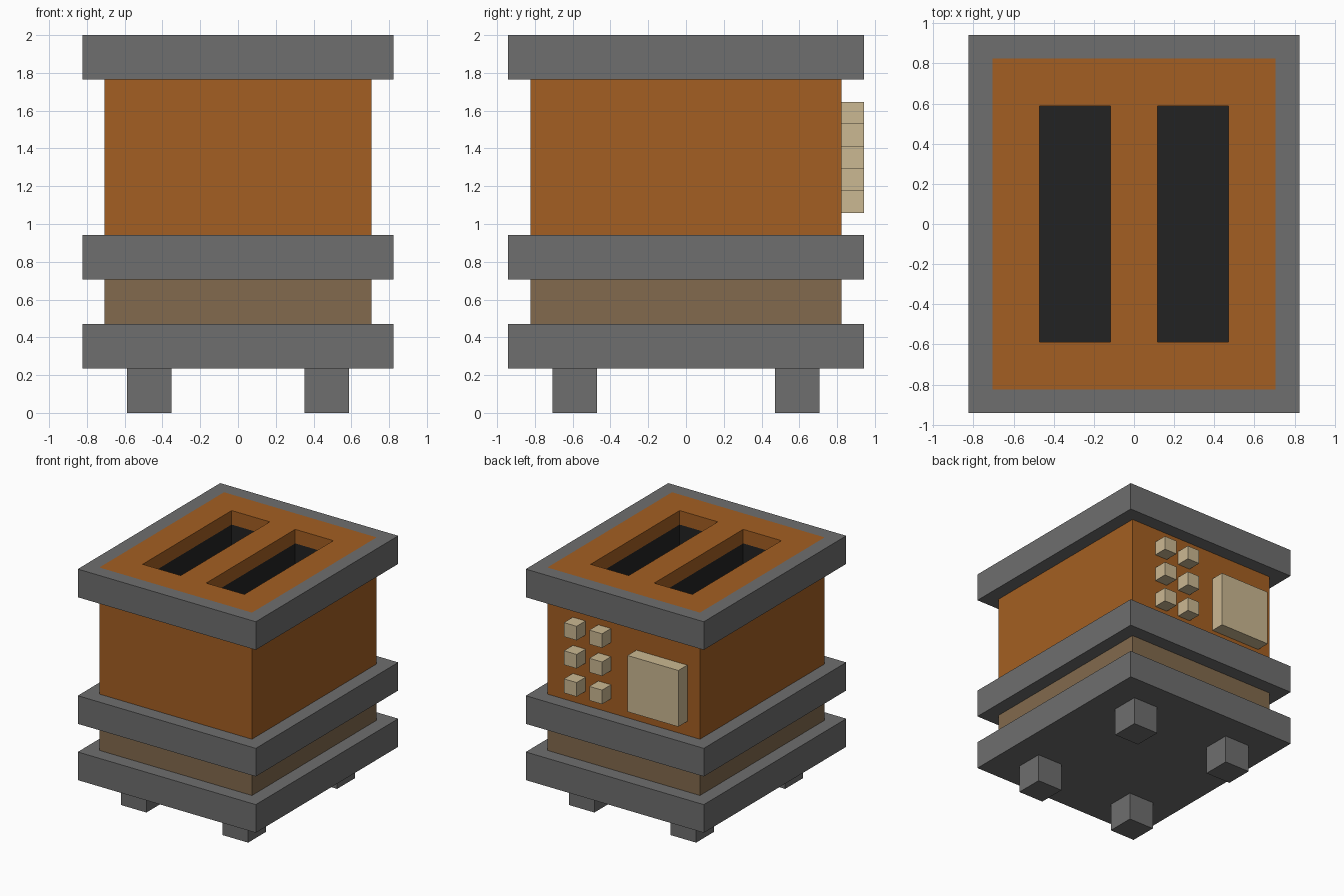
import bpy, bmesh
from mathutils import Vector

if "Cube" in bpy.data.objects:
    bpy.data.objects.remove(bpy.data.objects["Cube"])

U = 2 / 17  # one block of the design grid


def material(name, hex_rgb):
    def lin(c):
        c /= 255
        return c / 12.92 if c <= 0.04045 else ((c + 0.055) / 1.055) ** 2.4
    m = bpy.data.materials.new(name)
    m.diffuse_color = [lin(int(hex_rgb[i:i + 2], 16)) for i in (0, 2, 4)] + [1]
    m.use_nodes = True
    m.node_tree.nodes["Principled BSDF"].inputs["Base Color"].default_value = m.diffuse_color
    return m


GREY = material("grey metal", "6E6E6E")
ORANGE = material("copper orange", "A45F22")
BROWN = material("dull brown", "826A4D")
BEIGE = material("beige", "CBB892")
DARK = material("dark interior", "222222")


def finish(name, bm, *mats):
    bmesh.ops.recalc_face_normals(bm, faces=bm.faces)
    me = bpy.data.meshes.new(name)
    bm.to_mesh(me)
    bm.free()
    for m in mats:
        me.materials.append(m)
    ob = bpy.data.objects.new(name, me)
    bpy.context.collection.objects.link(ob)
    return ob


def box(name, lo, hi, mat):
    """Box between two corners given in grid blocks."""
    lo, hi = Vector(lo) * U, Vector(hi) * U
    bm = bmesh.new()
    bmesh.ops.create_cube(bm, size=1)
    for v in bm.verts:
        v.co = (lo + hi) / 2 + v.co * (hi - lo)
    return finish(name, bm, mat)


def grid(xs, ys, z, skip=()):
    """Flat sheet of cells; returns the bmesh and its faces by cell."""
    bm = bmesh.new()
    v = [[bm.verts.new((x * U, y * U, z * U)) for y in ys] for x in xs]
    cells = {}
    for i in range(len(xs) - 1):
        for j in range(len(ys) - 1):
            if (i, j) not in skip:
                cells[i, j] = bm.faces.new((v[i][j], v[i + 1][j], v[i + 1][j + 1], v[i][j + 1]))
    for vert in [w for w in bm.verts if not w.link_faces]:
        bm.verts.remove(vert)
    return bm, cells


def lower(bm, geom, depth):
    """Extrude faces or edges downwards and return the new geometry."""
    if isinstance(geom[0], bmesh.types.BMFace):
        new = bmesh.ops.extrude_face_region(bm, geom=geom)["geom"]
    else:
        new = bmesh.ops.extrude_edge_only(bm, edges=geom)["geom"]
    verts = [g for g in new if isinstance(g, bmesh.types.BMVert)]
    bmesh.ops.translate(bm, verts=verts, vec=(0, 0, -depth * U))
    return new


# Main body with two bread slots, dark below the first block of depth
bm, cells = grid((-6, -4, -1, 1, 4, 6), (-7, -5, 5, 7), 17)
rim = [e for e in bm.edges if e.is_boundary]
lower(bm, rim, 9)
bmesh.ops.holes_fill(bm, edges=[e for e in bm.edges if e.is_boundary], sides=0)
for key in ((1, 1), (3, 1)):
    new = lower(bm, [cells[key]], 1)
    floor = [g for g in new if isinstance(g, bmesh.types.BMFace)]
    # remove the sheet left above the slot, if the extrusion kept it
    if cells[key].is_valid and cells[key] not in floor:
        bm.faces.remove(cells[key])
    floor = [f for f in floor if abs(f.normal.z) > 0.5 or len({round(v.co.z, 4) for v in f.verts}) == 1]
    lower(bm, floor, 3)
    for f in floor:
        if f.is_valid:
            bm.faces.remove(f)
for f in bm.faces:
    c = f.calc_center_median()
    if abs(c.x) < 4.5 * U and abs(c.y) < 5.5 * U and 9 * U < c.z < 16 * U:
        f.material_index = 1
finish("body", bm, ORANGE, DARK)

# Grey frame around the top
bm, cells = grid((-7, -6, 6, 7), (-8, -7, 7, 8), 17, skip=[(1, 1)])
old = list(cells.values())
kept = bmesh.ops.duplicate(bm, geom=old)["geom"]
lower(bm, old, 2)
for f in old:
    if f.is_valid:
        bm.faces.remove(f)
bmesh.ops.remove_doubles(bm, verts=bm.verts, dist=1e-5)
finish("top_frame", bm, GREY)

# Base slabs and recessed band
box("middle_slab", (-7, -8, 6), (7, 8, 8), GREY)
box("lower_band", (-6, -7, 4), (6, 7, 6), BROWN)
box("base_slab", (-7, -8, 2), (7, 8, 4), GREY)

# Feet
for side, sx in (("left", -4), ("right", 4)):
    for end, sy in (("front", -5), ("back", 5)):
        box(f"{end}_{side}_foot", (sx - 1, sy - 1, 0), (sx + 1, sy + 1, 2), GREY)

# Buttons and panel on the back face
for x in (1, 3):
    for z in (9, 11, 13):
        box(f"button_{x}_{z}", (x, 7, z), (x + 1, 8, z + 1), BEIGE)
box("control_panel", (-5, 7, 9), (-1, 8, 13), BEIGE)
